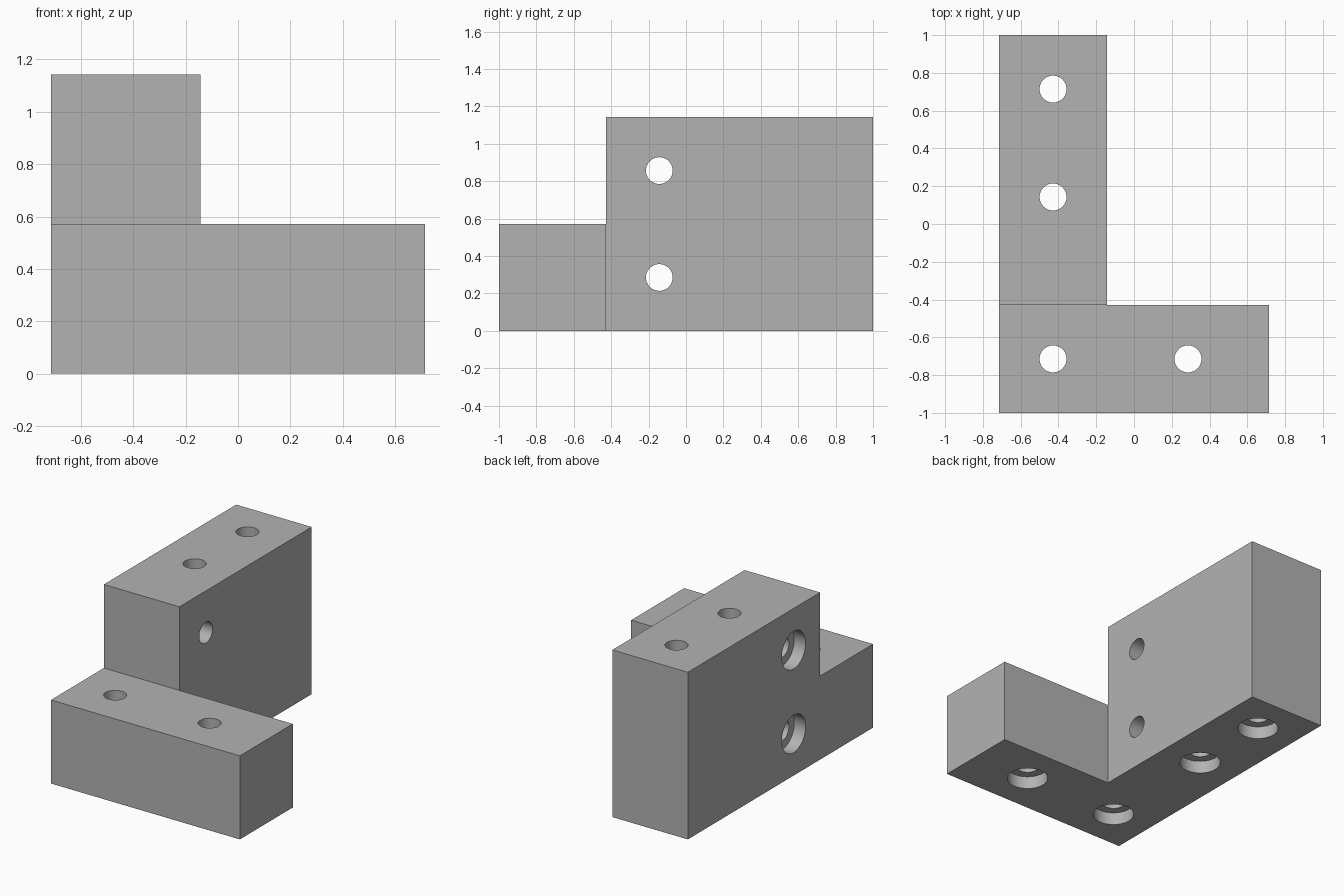
import bpy, bmesh, math
from mathutils import Matrix, Vector

if "Cube" in bpy.data.objects:
    bpy.data.objects.remove(bpy.data.objects["Cube"])

U = 2 / 70            # one model unit: the bracket is 70 units long
BORE, SINK, SINK_DEPTH = 2.5, 4.5, 3
SEGMENTS = 64

grey = bpy.data.materials.new("plain_grey")
grey.diffuse_color = (0.45, 0.45, 0.45, 1)
grey.use_nodes = True
grey.node_tree.nodes["Principled BSDF"].inputs["Base Color"].default_value = grey.diffuse_color


def add_object(name, bm):
    bmesh.ops.recalc_face_normals(bm, faces=bm.faces)
    mesh = bpy.data.meshes.new(name)
    bm.to_mesh(mesh)
    bm.free()
    mesh.materials.append(grey)
    obj = bpy.data.objects.new(name, mesh)
    bpy.context.collection.objects.link(obj)
    return obj


def stepped_hole(bm, matrix, length):
    """Countersunk bolt hole running along local +z from its wide mouth."""
    profile = [(SINK, -2), (SINK, SINK_DEPTH), (BORE, SINK_DEPTH), (BORE, length + 2)]
    rings = []
    for r, z in profile:
        rings.append([bm.verts.new(matrix @ Vector((
            r * math.cos(2 * math.pi * i / SEGMENTS) * U,
            r * math.sin(2 * math.pi * i / SEGMENTS) * U, z * U)))
            for i in range(SEGMENTS)])
    for a, b in zip(rings, rings[1:]):
        for i in range(SEGMENTS):
            j = (i + 1) % SEGMENTS
            bm.faces.new((a[i], a[j], b[j], b[i]))
    bm.faces.new(rings[0][::-1])
    bm.faces.new(rings[-1])


# L-shaped footprint extruded to full height
bm = bmesh.new()
outline = [(-25, -35), (25, -35), (25, -15), (-5, -15), (-5, 35), (-25, 35)]
base = bm.faces.new([bm.verts.new((x * U, y * U, 0)) for x, y in outline])
top = bmesh.ops.extrude_face_region(bm, geom=[base])["geom"]
bmesh.ops.translate(bm, vec=(0, 0, 40 * U),
                    verts=[v for v in top if isinstance(v, bmesh.types.BMVert)])
bracket = add_object("corner_bracket", bm)

# Step that lowers the front foot to half height
bm = bmesh.new()
bmesh.ops.create_cube(bm, size=1, matrix=Matrix.Translation((0, -30 * U, 35 * U))
                      @ Matrix.Diagonal((60 * U, 30 * U, 30 * U, 1)))
step = add_object("step_cutter", bm)

# Bolt holes: four upward from the base, two across from the left side
bm = bmesh.new()
for x, y, length in [(-15, -25, 20), (10, -25, 20), (-15, 5, 40), (-15, 25, 40)]:
    stepped_hole(bm, Matrix.Translation((x * U, y * U, 0)), length)
for z in (10, 30):
    stepped_hole(bm, Matrix.Translation((-25 * U, -5 * U, z * U))
                 @ Matrix.Rotation(math.pi / 2, 4, 'Y'), 20)
holes = add_object("hole_cutter", bm)

# Cut and apply
bpy.context.view_layer.objects.active = bracket
bracket.select_set(True)
for cutter in (step, holes):
    cutter.hide_render = True
    mod = bracket.modifiers.new(cutter.name, 'BOOLEAN')
    mod.operation, mod.solver, mod.object = 'DIFFERENCE', 'EXACT', cutter
    bpy.ops.object.modifier_apply(modifier=mod.name)
    bpy.data.objects.remove(cutter)

# Smooth bores, sharp block edges
bpy.ops.object.shade_smooth_by_angle(angle=math.radians(30))
